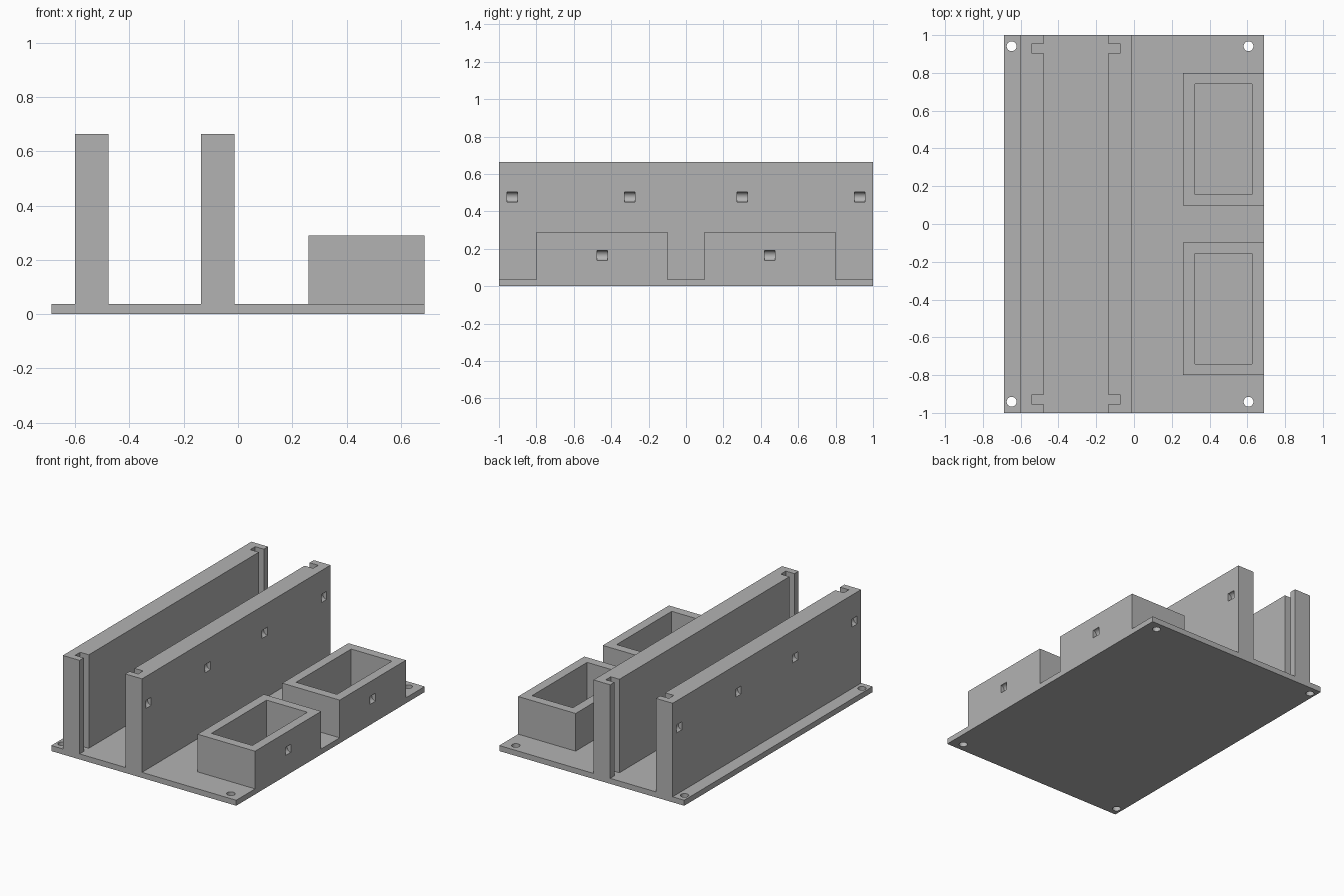
import bpy, bmesh, math
from mathutils import Matrix, Vector

if "Cube" in bpy.data.objects:
    bpy.data.objects.remove(bpy.data.objects["Cube"], do_unlink=True)

BASE_TOP, HALF_X = 0.037, 0.687

grey = bpy.data.materials.new("plain grey")
grey.use_nodes = True
color = (0.45, 0.45, 0.45, 1)
grey.diffuse_color = color
grey.node_tree.nodes["Principled BSDF"].inputs["Base Color"].default_value = color


def make_object(name, bm):
    bmesh.ops.recalc_face_normals(bm, faces=bm.faces)
    mesh = bpy.data.meshes.new(name)
    bm.to_mesh(mesh)
    bm.free()
    mesh.materials.append(grey)
    obj = bpy.data.objects.new(name, mesh)
    bpy.context.collection.objects.link(obj)
    return obj


def add_box(bm, lo, hi):
    lo, hi = Vector(lo), Vector(hi)
    place = Matrix.Translation((lo + hi) / 2) @ Matrix.Diagonal((*(hi - lo), 1))
    bmesh.ops.create_cube(bm, size=1, matrix=place)


def add_cylinder(bm, centre, radius, length, axis):
    turn = Matrix.Rotation(math.pi / 2, 4, "X") if axis == "Y" else Matrix()
    bmesh.ops.create_cone(bm, cap_ends=True, segments=32, radius1=radius, radius2=radius,
                          depth=length, matrix=Matrix.Translation(centre) @ turn)


def cut(obj, bm):
    """Subtract the given solid, then drop the cutter."""
    cutter = make_object(obj.name + "_cutter", bm)
    cutter.hide_render = True
    mod = obj.modifiers.new("cut", "BOOLEAN")
    mod.operation, mod.solver, mod.object = "DIFFERENCE", "EXACT", cutter
    select(obj)
    bpy.ops.object.modifier_apply(modifier=mod.name)
    bpy.data.objects.remove(cutter, do_unlink=True)
    select(obj)
    bpy.ops.object.shade_smooth_by_angle(angle=math.radians(30))


def select(obj):
    bpy.ops.object.select_all(action="DESELECT")
    obj.select_set(True)
    bpy.context.view_layer.objects.active = obj


def cut_pockets(obj, x, z, ys):
    """Half-round blind pockets sunk into a side face at x."""
    bm = bmesh.new()
    for y in ys:
        add_cylinder(bm, (x, y, z), 0.027, 0.056, "Y")
    cut(obj, bm)


# Base plate with four corner screw holes
bm = bmesh.new()
add_box(bm, (-HALF_X, -1, 0), (HALF_X, 1, BASE_TOP))
base = make_object("base_plate", bm)
bm = bmesh.new()
for x in (-0.648, 0.606):
    for y in (-0.941, 0.941):
        add_cylinder(bm, (x, y, BASE_TOP / 2), 0.026, 0.2, "Z")
cut(base, bm)

# Two upright walls: grooved inner faces, pockets in the outer faces
for name, outer, inward in (("right_wall", -0.601, 1), ("left_wall", -0.013, -1)):
    inner, groove = outer + inward * 0.124, outer + inward * 0.06
    half = [(outer, 1), (inner, 1), (inner, 0.955), (groove, 0.955),
            (groove, 0.902), (inner, 0.902)]
    outline = half + [(x, -y) for x, y in reversed(half)]
    bm = bmesh.new()
    face = bm.faces.new([bm.verts.new((x, y, BASE_TOP)) for x, y in outline])
    grown = bmesh.ops.extrude_face_region(bm, geom=[face])["geom"]
    bmesh.ops.translate(bm, vec=(0, 0, 0.665 - BASE_TOP),
                        verts=[v for v in grown if isinstance(v, bmesh.types.BMVert)])
    wall = make_object(name, bm)
    cut_pockets(wall, outer, 0.477, (-0.93, -0.302, 0.302, 0.93))

# Two open-topped boxes flush with the plate edge
for name, side in (("front_box", -1), ("back_box", 1)):
    y = side * 0.449
    bm = bmesh.new()
    add_box(bm, (0.26, y - 0.351, BASE_TOP), (HALF_X, y + 0.351, 0.29))
    box = make_object(name, bm)
    bm = bmesh.new()
    add_box(bm, (0.322, y - 0.292, 0), (0.625, y + 0.292, 0.4))
    cut(box, bm)
    cut_pockets(box, HALF_X, 0.165, (y,))
